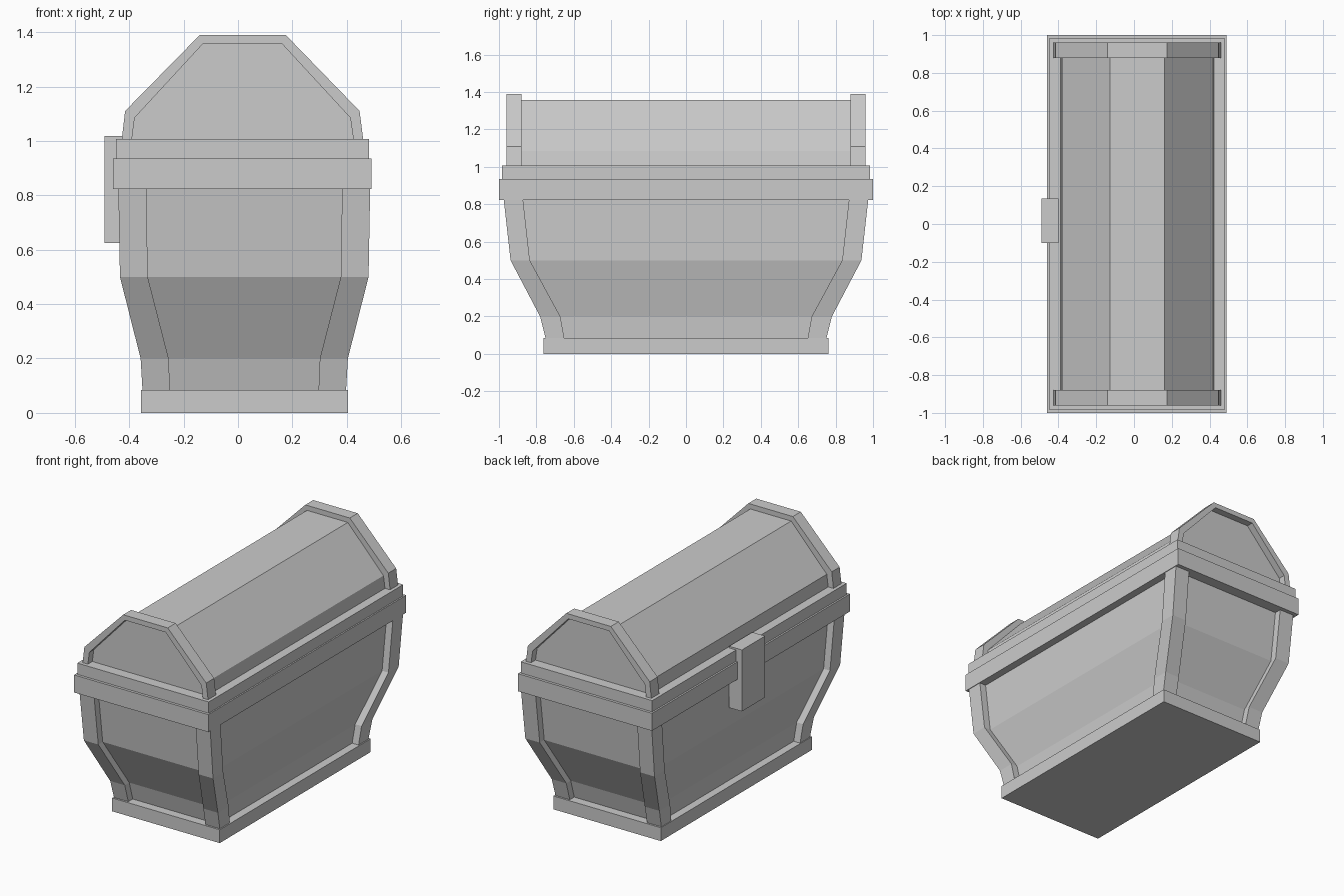
import bpy

if "Cube" in bpy.data.objects:
    bpy.data.objects.remove(bpy.data.objects["Cube"])

CX = 0.023     # middle of the chest body in x (the latch sticks out on -x)
RECESS = 0.045


def loft(name, rings):
    """Closed flat-shaded solid through rings of equal point count."""
    n = len(rings[0])
    verts = [p for r in rings for p in r]
    faces = [tuple(range(n))[::-1], tuple(range(len(verts) - n, len(verts)))]
    for k in range(len(rings) - 1):
        for i in range(n):
            j = (i + 1) % n
            faces.append((k*n + i, k*n + j, k*n + n + j, k*n + n + i))
    me = bpy.data.meshes.new(name)
    me.from_pydata(verts, [], faces)
    ob = bpy.data.objects.new(name, me)
    bpy.context.collection.objects.link(ob)
    bpy.context.view_layer.objects.active = ob
    ob.select_set(True)
    bpy.ops.object.mode_set(mode='EDIT')
    bpy.ops.mesh.select_all(action='SELECT')
    bpy.ops.mesh.normals_make_consistent(inside=False)
    bpy.ops.object.mode_set(mode='OBJECT')
    ob.select_set(False)
    return ob


def rect(x0, x1, y0, y1, z):
    return [(x0, y0, z), (x1, y0, z), (x1, y1, z), (x0, y1, z)]


def box(name, x0, x1, y0, y1, z0, z1):
    return loft(name, [rect(x0, x1, y0, y1, z0), rect(x0, x1, y0, y1, z1)])


def prism(name, profile, y0, y1):
    return loft(name, [[(x, y, z) for x, z in profile] for y in (y0, y1)])


# Flared body: z, outer half x, outer half y, post inner half x, post inner half y
levels = [(0.08, 0.374, 0.75, 0.273, 0.65),
          (0.20, 0.381, 0.78, 0.278, 0.672),
          (0.50, 0.457, 0.938, 0.355, 0.835),
          (0.83, 0.463, 0.975, 0.360, 0.872)]

# Recessed panels
loft("body_panels", [rect(CX - a + RECESS, CX + a - RECESS,
                          -b + RECESS, b - RECESS, z)
                     for z, a, b, _, _ in levels])

# Corner posts
for sx in (-1, 1):
    for sy in (-1, 1):
        loft("corner_post", [rect(CX + sx*c, CX + sx*a, sy*d, sy*b, z)
                             for z, a, b, c, d in levels])

# Base plinth and rims
box("base", -0.356, 0.405, -0.763, 0.763, 0, 0.085)
box("body_rim", -0.46, 0.49, -1, 1, 0.823, 0.935)
box("lid_rim", -0.449, 0.481, -0.983, 0.983, 0.935, 1.007)

# Lid barrel and its two end arches
outer = [(-0.428, 1.0), (-0.415, 1.11), (-0.14, 1.39),
         (0.175, 1.39), (0.447, 1.11), (0.461, 1.0)]
inner = [(-0.391, 1.0), (-0.38, 1.085), (-0.128, 1.358),
         (0.161, 1.358), (0.413, 1.085), (0.425, 1.0)]
prism("lid_barrel", inner, -0.915, 0.915)
for s in (-1, 1):
    prism("lid_arch", outer + inner[::-1], s*0.88, s*0.96)

# Latch
box("latch", -0.49, -0.40, -0.10, 0.135, 0.625, 1.018)
